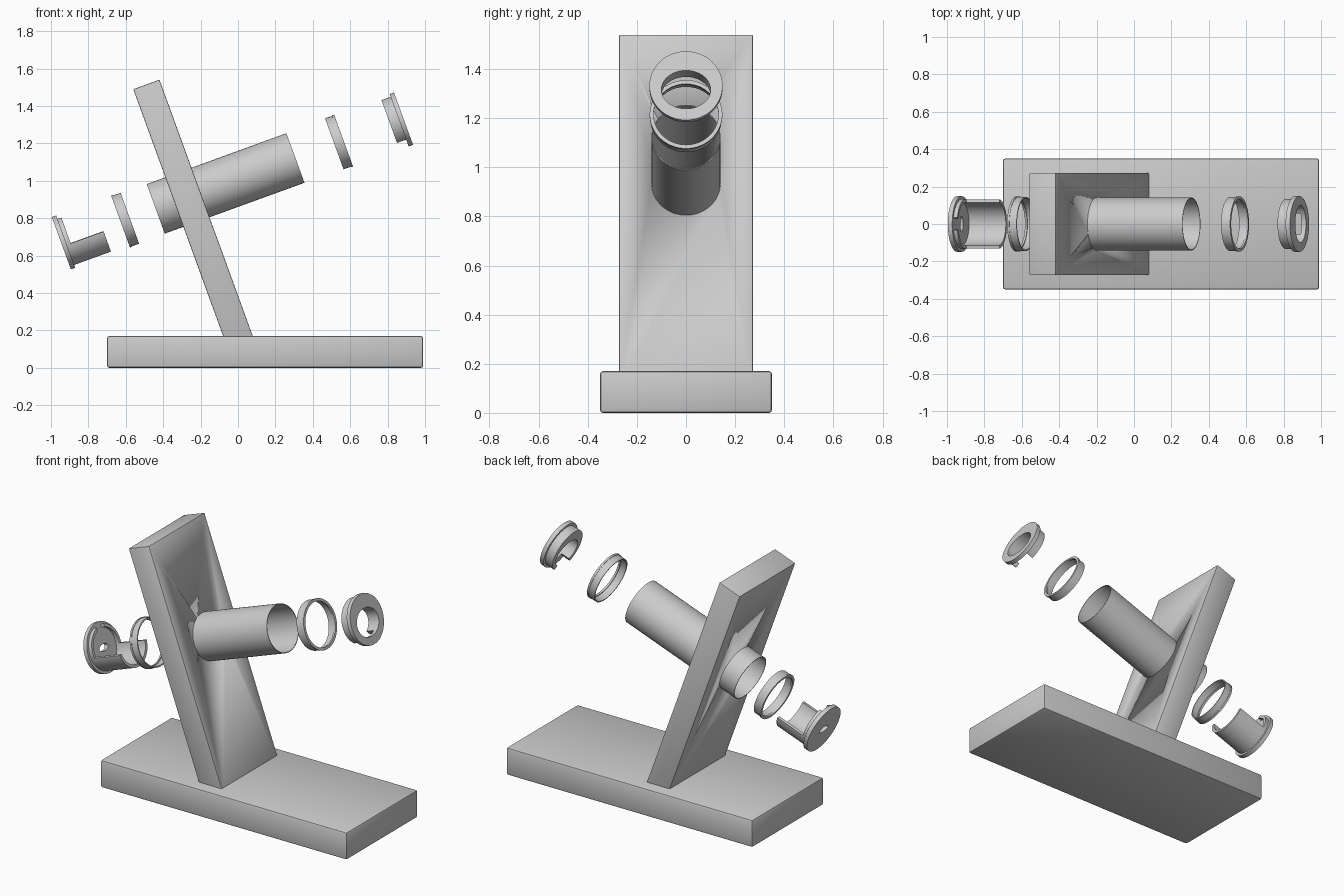
import bpy, bmesh
from math import sin, cos, radians
from mathutils import Matrix, Vector

if "Cube" in bpy.data.objects:
    bpy.data.objects.remove(bpy.data.objects["Cube"], do_unlink=True)

grey = bpy.data.materials.new("plain grey")
grey.use_nodes = True
grey.diffuse_color = (0.6, 0.6, 0.6, 1)
grey.node_tree.nodes["Principled BSDF"].inputs["Base Color"].default_value = (0.6, 0.6, 0.6, 1)

# Tilted frame: local z runs along the tube, local y points up the post
T = radians(20)
u, v = Vector((cos(T), 0, sin(T))), Vector((-sin(T), 0, cos(T)))
AXIS = Matrix.Translation((-0.44, 0, 0.85)) @ Matrix((
    (0, v.x, u.x, 0), (1, 0, 0, 0), (0, v.z, u.z, 0), (0, 0, 0, 1)))


def finish(name, bm, matrix=Matrix()):
    bmesh.ops.recalc_face_normals(bm, faces=bm.faces)
    mesh = bpy.data.meshes.new(name)
    bm.to_mesh(mesh)
    bm.free()
    mesh.transform(matrix)
    mesh.materials.append(grey)
    ob = bpy.data.objects.new(name, mesh)
    bpy.context.collection.objects.link(ob)
    bpy.ops.object.select_all(action='DESELECT')
    ob.select_set(True)
    bpy.context.view_layer.objects.active = ob
    bpy.ops.object.shade_smooth_by_angle(angle=radians(30))
    return ob


def box(name, lo, hi, bevel, matrix=Matrix()):
    lo, hi = Vector(lo), Vector(hi)
    bm = bmesh.new()
    bmesh.ops.create_cube(bm, size=1)
    for vert in bm.verts:
        vert.co = (lo + hi) / 2 + Vector(a * b for a, b in zip(vert.co, hi - lo))
    bmesh.ops.bevel(bm, geom=bm.edges[:], offset=bevel, segments=2, affect='EDGES', profile=0.5)
    return finish(name, bm, matrix)


def band(bm, outer, inner, s0, s1, a0=0, a1=360, n=64):
    """Wall between two ellipses (width, height, centre height), swept from s0 to s1."""
    full = a1 - a0 == 360
    rows = []
    for i in range(n if full else n + 1):
        a = radians(a0 + (a1 - a0) * i / n)
        rows.append([bm.verts.new((w * cos(a), h * sin(a) + c, s))
                     for (w, h, c), s in ((outer, s0), (outer, s1), (inner, s1), (inner, s0))])
    for i in range(n):
        p, q = rows[i], rows[(i + 1) % len(rows)]
        for k in range(4):
            m = (k + 1) % 4
            bm.faces.new((p[k], p[m], q[m], q[k]))
    if not full:
        bm.faces.new(rows[0])
        bm.faces.new(rows[-1])


def circle(r):
    return (r, r, 0)


# Base slab and leaning post
box("base", (-0.70, -0.35, 0), (0.99, 0.35, 0.17), 0.012)
post = box("post", (-0.273, -0.87, 0.106), (0.273, 0.642, 0.255), 0.005, AXIS)

# Round hole through the post for the tube
bm = bmesh.new()
bmesh.ops.create_cone(bm, cap_ends=True, segments=64, radius1=0.139, radius2=0.139, depth=1)
cutter = finish("hole_cutter", bm, AXIS)
cutter.hide_render = True
cut = post.modifiers.new("hole", 'BOOLEAN')
cut.operation, cut.solver, cut.object = 'DIFFERENCE', 'EXACT', cutter
bpy.context.view_layer.objects.active = post
bpy.ops.object.modifier_apply(modifier="hole")
bpy.data.objects.remove(cutter, do_unlink=True)

# Thin open tube
bm = bmesh.new()
band(bm, circle(0.141), circle(0.137), 0, 0.795)
finish("tube", bm, AXIS)

# Retaining rings with a small lip on the outer side
for name, s0, s1, l0, l1 in (("lower_ring", -0.2, -0.147, -0.2, -0.188),
                             ("upper_ring", 1.016, 1.069, 1.057, 1.069)):
    bm = bmesh.new()
    band(bm, circle(0.145), circle(0.138), s0, s1)
    band(bm, circle(0.148), circle(0.132), l0, l1)
    finish(name, bm, AXIS)

# Upper cap: flange with a wide opening and a collar slotted at the bottom
opening = (0.1, 0.083, -0.017)
bm = bmesh.new()
band(bm, circle(0.149), opening, 1.385, 1.41)
band(bm, circle(0.133), opening, 1.333, 1.386, -56, 236)
finish("upper_cap", bm, AXIS)

# Lower cap: flange with a small slot, a short rim and a long trough
bm = bmesh.new()
band(bm, circle(0.149), (0.042, 0.02, 0), -0.537, -0.512)
band(bm, circle(0.133), circle(0.115), -0.513, -0.49, -8, 75)
band(bm, circle(0.133), circle(0.115), -0.513, -0.49, 105, 188)
band(bm, circle(0.133), circle(0.115), -0.513, -0.303, 188, 352)
finish("lower_cap", bm, AXIS)
